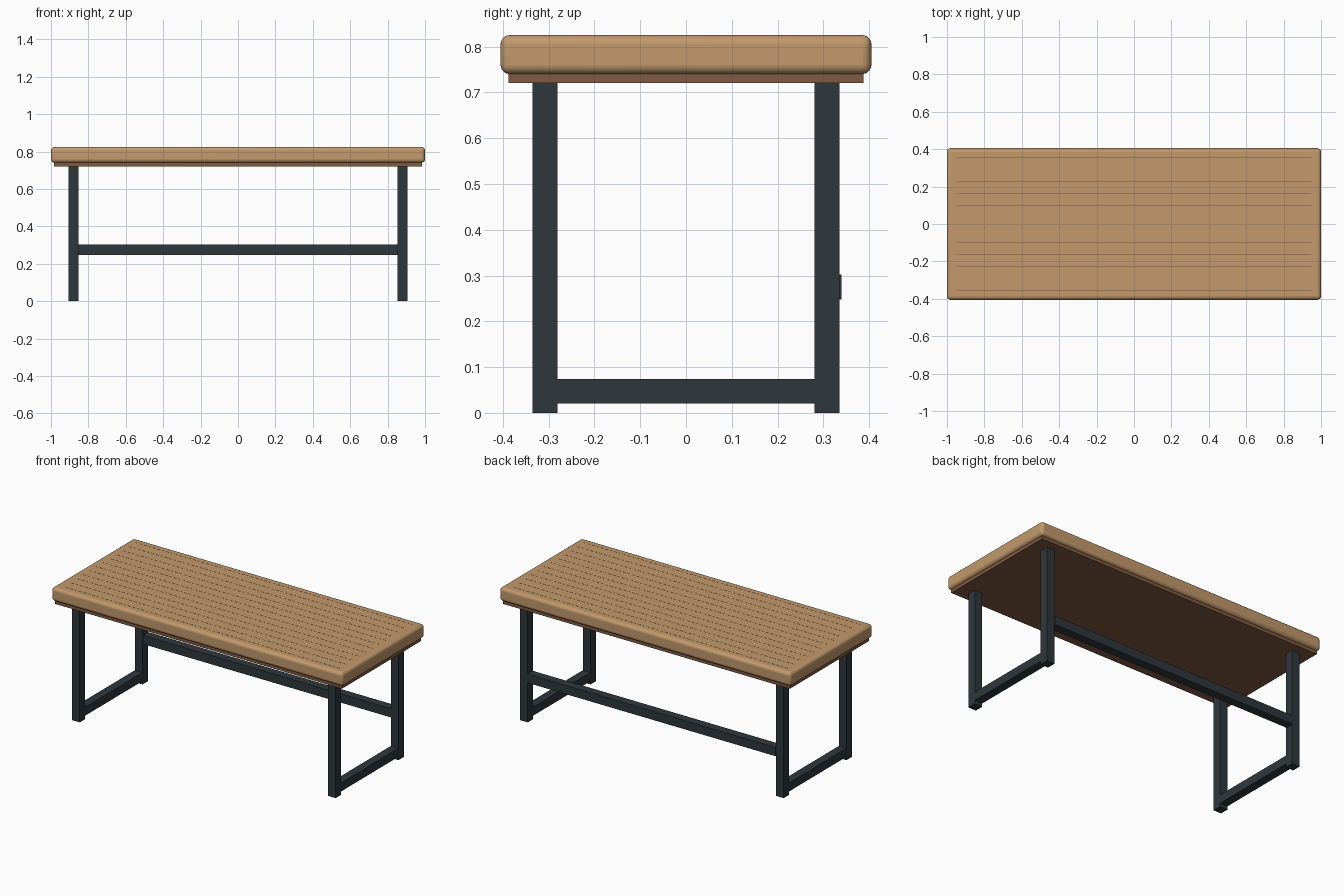
import bpy
import math

cube = bpy.data.objects.get("Cube")
if cube:
    bpy.data.objects.remove(cube, do_unlink=True)


def material(name, rgb):
    mat = bpy.data.materials.new(name)
    mat.use_nodes = True
    colour = (*rgb, 1.0)
    mat.diffuse_color = colour
    mat.node_tree.nodes["Principled BSDF"].inputs["Base Color"].default_value = colour
    return mat


WOOD = material("light wood", (0.54, 0.32, 0.15))
BROWN = material("brown wood", (0.22, 0.105, 0.055))
METAL = material("dark metal", (0.028, 0.038, 0.045))


def box(name, low, high, mat, bevel=0.0, segments=1):
    """Box spanning two opposite corners, with optional rounded edges."""
    centre = [(a + b) / 2 for a, b in zip(low, high)]
    bpy.ops.mesh.primitive_cube_add(size=1, location=centre)
    obj = bpy.context.object
    obj.name = name
    obj.scale = [b - a for a, b in zip(low, high)]
    bpy.ops.object.transform_apply(location=False, rotation=False, scale=True)
    obj.data.materials.append(mat)
    if bevel:
        mod = obj.modifiers.new("Rounded edges", "BEVEL")
        mod.width = bevel
        mod.segments = segments
        bpy.ops.object.shade_smooth_by_angle(angle=math.radians(40))
    return obj


# Shared dimensions
PANEL_Z, TOP_Z, TOP_END = 0.72, 0.74, 0.825
LEG_IN_X, LEG_OUT_X = 0.852, 0.905
LEG_IN_Y, LEG_OUT_Y = 0.281, 0.335

# Tabletop and the panel beneath it
box("tabletop", (-1, -0.405, TOP_Z), (1, 0.405, TOP_END), WOOD, 0.02, 5)
box("under_panel", (-0.985, -0.388, PANEL_Z), (0.985, 0.388, TOP_Z), BROWN)

# Hairline seams between the boards
for i in range(12):
    y = (i - 5.5) * 0.0648
    box(f"board_seam_{i + 1}", (-0.95, y - 0.001, TOP_END - 0.002),
        (0.95, y + 0.001, TOP_END + 0.0005), BROWN)

# Leg frames at both ends
for side, sx in (("left", 1), ("right", -1)):
    x0, x1 = sorted((sx * LEG_IN_X, sx * LEG_OUT_X))
    for end, sy in (("front", -1), ("back", 1)):
        y0, y1 = sorted((sy * LEG_IN_Y, sy * LEG_OUT_Y))
        box(f"{end}_{side}_leg", (x0, y0, 0), (x1, y1, PANEL_Z), METAL)
    box(f"{side}_foot_rail", (x0, -LEG_IN_Y, 0.021),
        (x1, LEG_IN_Y, 0.074), METAL)

# Long stretcher between the back legs
box("back_stretcher", (-LEG_IN_X, 0.287, 0.248), (LEG_IN_X, 0.34, 0.302), METAL)
